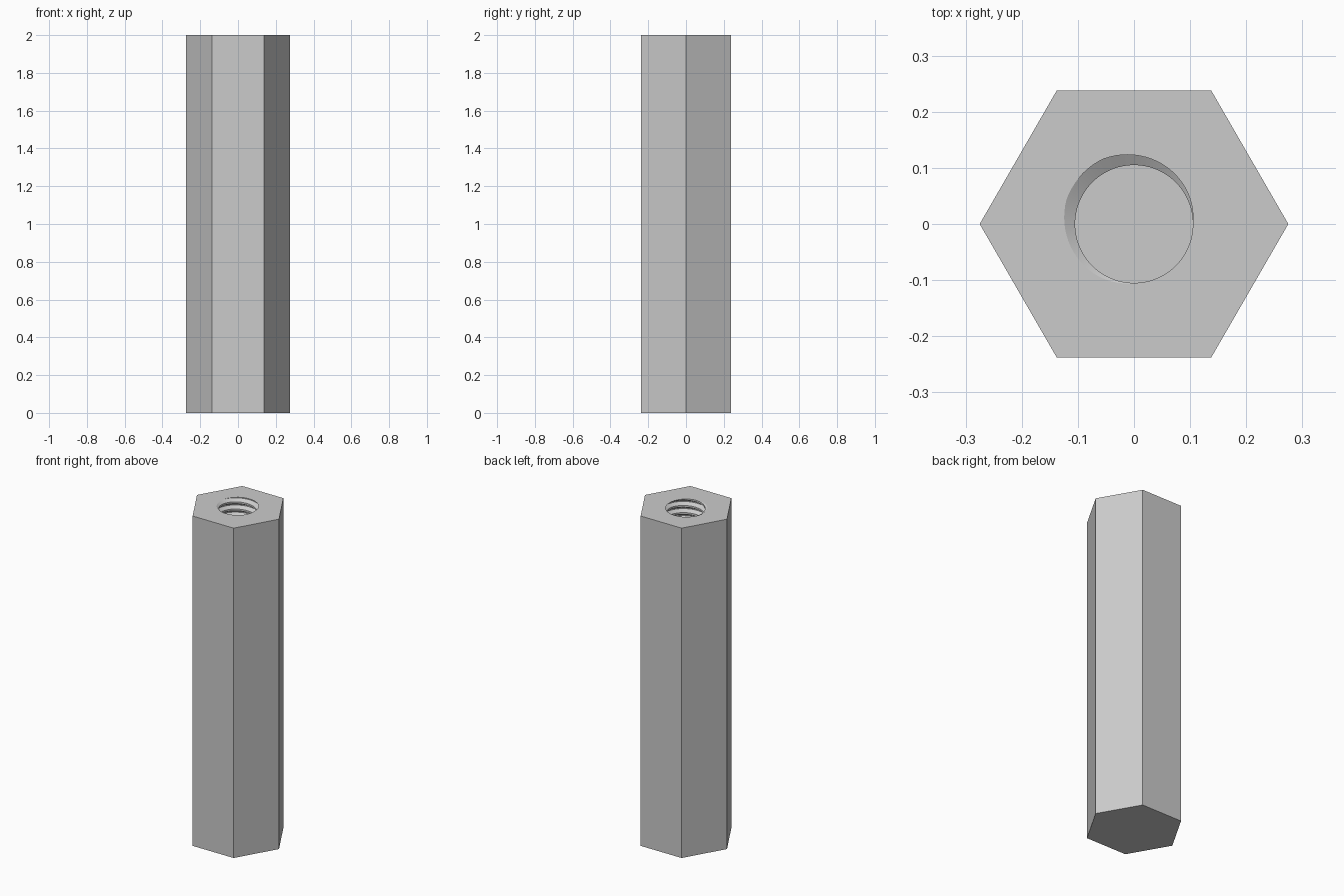
import bpy, bmesh
from math import cos, sin, pi, ceil

cube = bpy.data.objects.get("Cube")
if cube:
    bpy.data.objects.remove(cube)

HEIGHT, HEX_R = 2.0, 0.275
MINOR, MAJOR = 0.105, 0.128
PITCH, FLOOR, STEPS = 0.0433, 1.2, 72
FLANK, CREST = 5 / 16, 1 / 8
KNOTS = (0, FLANK, FLANK + CREST, 2 * FLANK + CREST)
START = FLANK + 160 / 360          # where the groove breaks through the top

metal = bpy.data.materials.new("grey metal")
metal.use_nodes = True
metal.diffuse_color = (0.6, 0.6, 0.6, 1)
metal.node_tree.nodes["Principled BSDF"].inputs["Base Color"].default_value = (0.6, 0.6, 0.6, 1)


def thread_radius(u):
    """Radius of the V-shaped thread at a phase of the pitch."""
    u %= 1.0
    middle = FLANK + CREST / 2
    climb = (FLANK + CREST / 2 - abs(u - middle)) / FLANK
    return MINOR + (MAJOR - MINOR) * max(0.0, min(1.0, climb))


def ring(bm, z):
    return [bm.verts.new((HEX_R * cos(i * pi / 3), HEX_R * sin(i * pi / 3), z)) for i in range(6)]


bm = bmesh.new()

# Hexagonal body with a closed underside
low, high = ring(bm, 0), ring(bm, HEIGHT)
bm.faces.new(low[::-1])
for i in range(6):
    k = (i + 1) % 6
    bm.faces.new((low[i], low[k], high[k], high[i]))

# Threaded blind hole: helical rows trimmed at the top and the floor
turns = ceil((HEIGHT - FLOOR) / PITCH)
columns = []
for j in range(STEPS + 1):
    turn = j / STEPS
    column = []
    for n in range(-turns - 3, 4):
        for knot in KNOTS:
            z = HEIGHT + PITCH * (n + knot + turn - START)
            z = max(FLOOR, min(HEIGHT, z))
            r = thread_radius((z - HEIGHT) / PITCH - turn + START)
            column.append(bm.verts.new((r * cos(2 * pi * turn), r * sin(2 * pi * turn), z)))
    columns.append(column)
for a, b in zip(columns, columns[1:]):
    for k in range(len(a) - 1):
        bm.faces.new((a[k], a[k + 1], b[k + 1], b[k]))
bmesh.ops.remove_doubles(bm, verts=bm.verts[:], dist=0.00002)


def open_edges(z):
    return [e for e in bm.edges if len(e.link_faces) == 1
            and all(abs(v.co.z - z) < 0.0001 for v in e.verts)]


# Hole floor and flat top around the opening
bmesh.ops.edgeloop_fill(bm, edges=open_edges(FLOOR))
bmesh.ops.triangle_fill(bm, edges=open_edges(HEIGHT), use_beauty=True, normal=(0, 0, 1))
bmesh.ops.recalc_face_normals(bm, faces=bm.faces[:])

mesh = bpy.data.meshes.new("hex_standoff")
bm.to_mesh(mesh)
bm.free()
mesh.materials.append(metal)
standoff = bpy.data.objects.new("hex_standoff", mesh)
bpy.context.collection.objects.link(standoff)
bpy.context.view_layer.objects.active = standoff
standoff.select_set(True)
bpy.ops.object.shade_smooth_by_angle(angle=25 * pi / 180)
